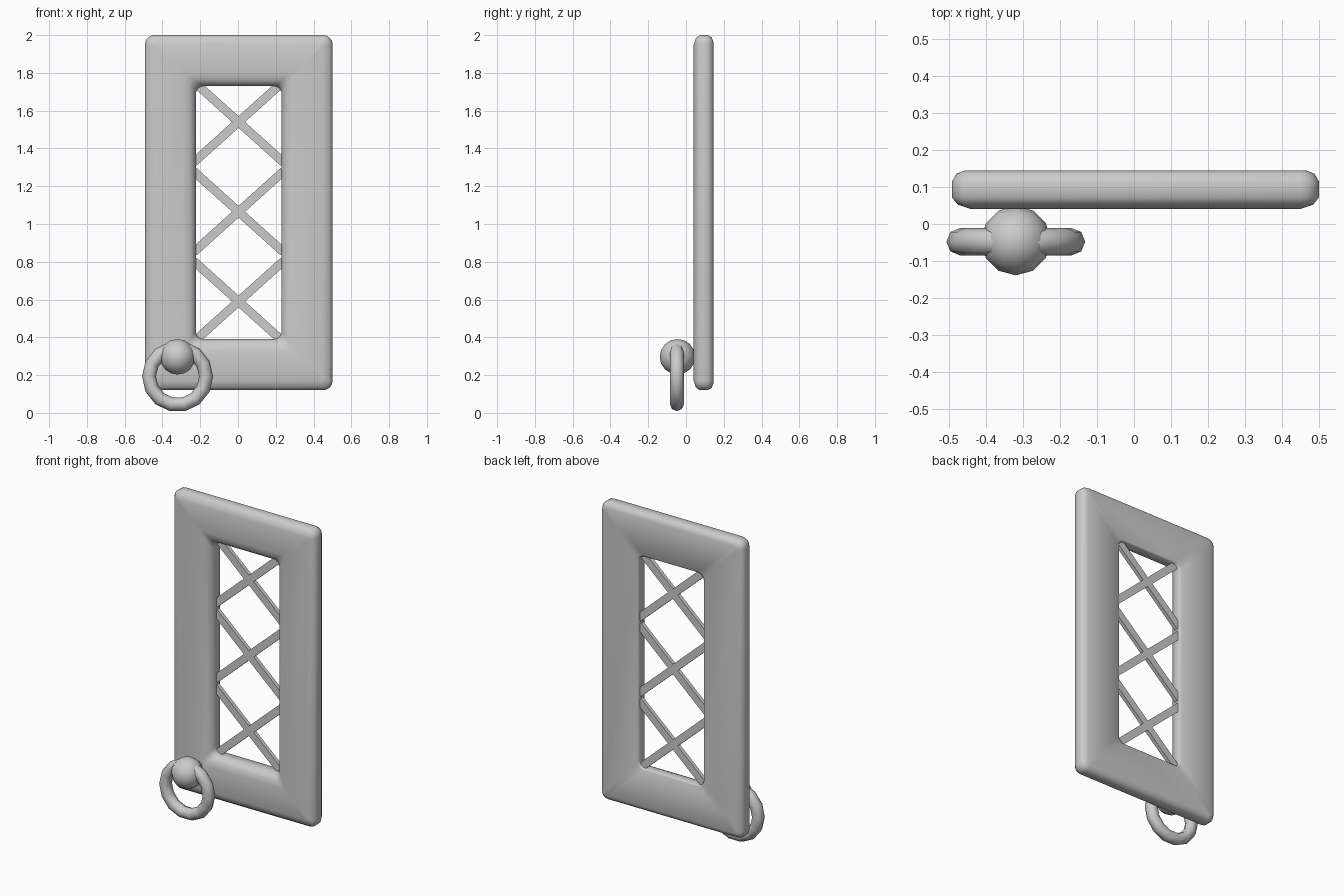
import bpy, bmesh, math
from mathutils import Vector

cube = bpy.data.objects.get("Cube")
if cube:
    bpy.data.objects.remove(cube, do_unlink=True)

grey = bpy.data.materials.new("plain grey")
grey.use_nodes = True
grey.diffuse_color = (0.6, 0.6, 0.6, 1)
grey.node_tree.nodes["Principled BSDF"].inputs["Base Color"].default_value = (0.6, 0.6, 0.6, 1)


def finish(obj, name, angle=None):
    obj.name = name
    obj.data.materials.append(grey)
    if angle:
        bpy.ops.object.select_all(action='DESELECT')
        obj.select_set(True)
        bpy.context.view_layer.objects.active = obj
        bpy.ops.object.shade_smooth_by_angle(angle=math.radians(angle))


def rounded_loop(bm, inset, y, radius, steps=4):
    """Rounded rectangle of vertices in the xz plane."""
    hx, hz = 0.497 - inset, 0.94 - inset
    verts = []
    for corner, (sx, sz) in enumerate(((1, 1), (-1, 1), (-1, -1), (1, -1))):
        cx, cz = sx * (hx - radius), sz * (hz - radius)
        for i in range(steps + 1):
            a = math.pi / 2 * (corner + i / steps)
            verts.append(bm.verts.new((0.004 + cx + radius * math.cos(a), y,
                                       1.06 + cz + radius * math.sin(a))))
    return verts


# Frame: closed section (inset, depth, corner radius) carried round the door
section = [(0, 0.072, 0.05), (0, 0.115, 0.05), (0.012, 0.136, 0.04),
           (0.035, 0.145, 0.02), (0.265, 0.145, 0.035), (0.27, 0.14, 0.04),
           (0.27, 0.095, 0.04), (0.262, 0.07, 0.036), (0.24, 0.05, 0.028),
           (0.205, 0.041, 0.016), (0.05, 0.041, 0.012), (0.016, 0.052, 0.035)]
bm = bmesh.new()
loops = [rounded_loop(bm, *p) for p in section]
for a, b in zip(loops, loops[1:] + loops[:1]):
    for i in range(len(a)):
        j = (i + 1) % len(a)
        bm.faces.new((a[i], a[j], b[j], b[i]))
bmesh.ops.recalc_face_normals(bm, faces=bm.faces)
mesh = bpy.data.meshes.new("frame")
bm.to_mesh(mesh)
bm.free()
frame = bpy.data.objects.new("frame", mesh)
bpy.context.collection.objects.link(frame)
finish(frame, "frame", 70)

# Lattice: three crosses of flat bars
for level in range(3):
    for side in (-1, 1):
        bpy.ops.mesh.primitive_cube_add(size=1, location=(0.003, 0.115, 0.59 + 0.475 * level),
                                        rotation=(0, side * math.radians(42), 0))
        bar = bpy.context.object
        bar.scale = (0.64, 0.024, 0.046)
        finish(bar, f"lattice_bar_{level}_{'left' if side > 0 else 'right'}")

# Knob
bpy.ops.mesh.primitive_uv_sphere_add(segments=12, ring_count=8, radius=0.094,
                                     location=(-0.32, -0.045, 0.297))
finish(bpy.context.object, "knob", 60)

# Hanging ring
bpy.ops.mesh.primitive_torus_add(major_segments=14, minor_segments=8, major_radius=0.151,
                                 minor_radius=0.037, location=(-0.32, -0.048, 0.193),
                                 rotation=(math.pi / 2, 0, 0))
finish(bpy.context.object, "pull_ring", 60)
